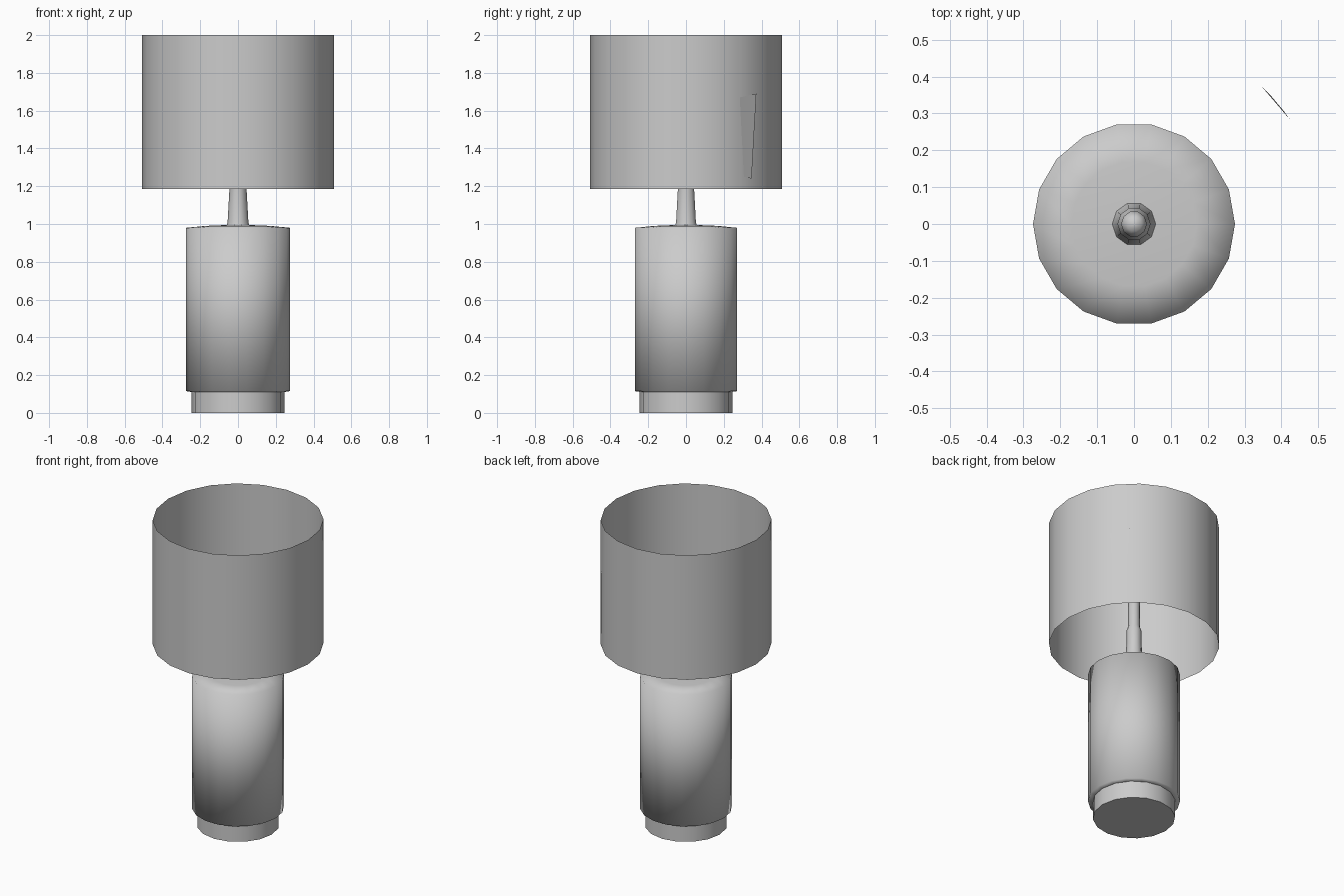
import bpy
import bmesh
from math import cos, sin, tau, radians

cube = bpy.data.objects.get("Cube")
if cube:
    bpy.data.objects.remove(cube, do_unlink=True)

grey = bpy.data.materials.new("plain_grey")
grey.use_nodes = True
colour = (0.6, 0.6, 0.6, 1)
grey.diffuse_color = colour
grey.node_tree.nodes["Principled BSDF"].inputs["Base Color"].default_value = colour


def finish(name, bm, sharp=None):
    """Turn a bmesh into a smooth shaded grey object."""
    mesh = bpy.data.meshes.new(name)
    bm.to_mesh(mesh)
    bm.free()
    mesh.materials.append(grey)
    obj = bpy.data.objects.new(name, mesh)
    bpy.context.collection.objects.link(obj)
    bpy.ops.object.select_all(action="DESELECT")
    obj.select_set(True)
    bpy.context.view_layer.objects.active = obj
    if sharp:
        bpy.ops.object.shade_smooth_by_angle(angle=radians(sharp))
    else:
        bpy.ops.object.shade_smooth()
    return obj


def lathe(name, profile, sides, cap_bottom=False, cap_top=False, sharp=None):
    """Revolve (radius, height) points about the z axis."""
    bm = bmesh.new()
    rings = [[bm.verts.new((r * cos(tau * i / sides), r * sin(tau * i / sides), z))
              for i in range(sides)] for r, z in profile]
    for low, high in zip(rings, rings[1:]):
        for i in range(sides):
            j = (i + 1) % sides
            bm.faces.new((low[i], low[j], high[j], high[i]))
    if cap_bottom:
        bm.faces.new(rings[0][::-1])
    if cap_top:
        bm.faces.new(rings[-1])
    return finish(name, bm, sharp)


# Foot under the body
lathe("foot", [(0.245, 0), (0.245, 0.12)], 16, cap_bottom=True, sharp=40)

# Main cylinder, softly shaded over its rims
lathe("body", [(0.24, 0.11), (0.274, 0.115), (0.274, 0.98), (0.17, 0.99), (0.05, 0.995)],
      18, cap_bottom=True, cap_top=True)

# Stem with a flared collar, a step and a rounded tip inside the shade
lathe("stem", [(0.06, 0.99), (0.055, 1.01), (0.045, 1.19), (0.045, 1.28),
               (0.035, 1.31), (0.035, 1.48), (0.02, 1.51)], 10, cap_top=True)

# Open single-wall drum shade
lathe("shade", [(0.507, 1.185), (0.507, 2.0)], 20, sharp=40)

# Narrow seam tab on the back left of the shade
bm = bmesh.new()
corners = [(34, 1.67), (37, 1.25), (43, 1.24), (47, 1.69)]
bm.faces.new([bm.verts.new((0.509 * cos(radians(a)), 0.509 * sin(radians(a)), z))
              for a, z in corners][::-1])
bmesh.ops.recalc_face_normals(bm, faces=bm.faces)
finish("seam_tab", bm, sharp=40)
